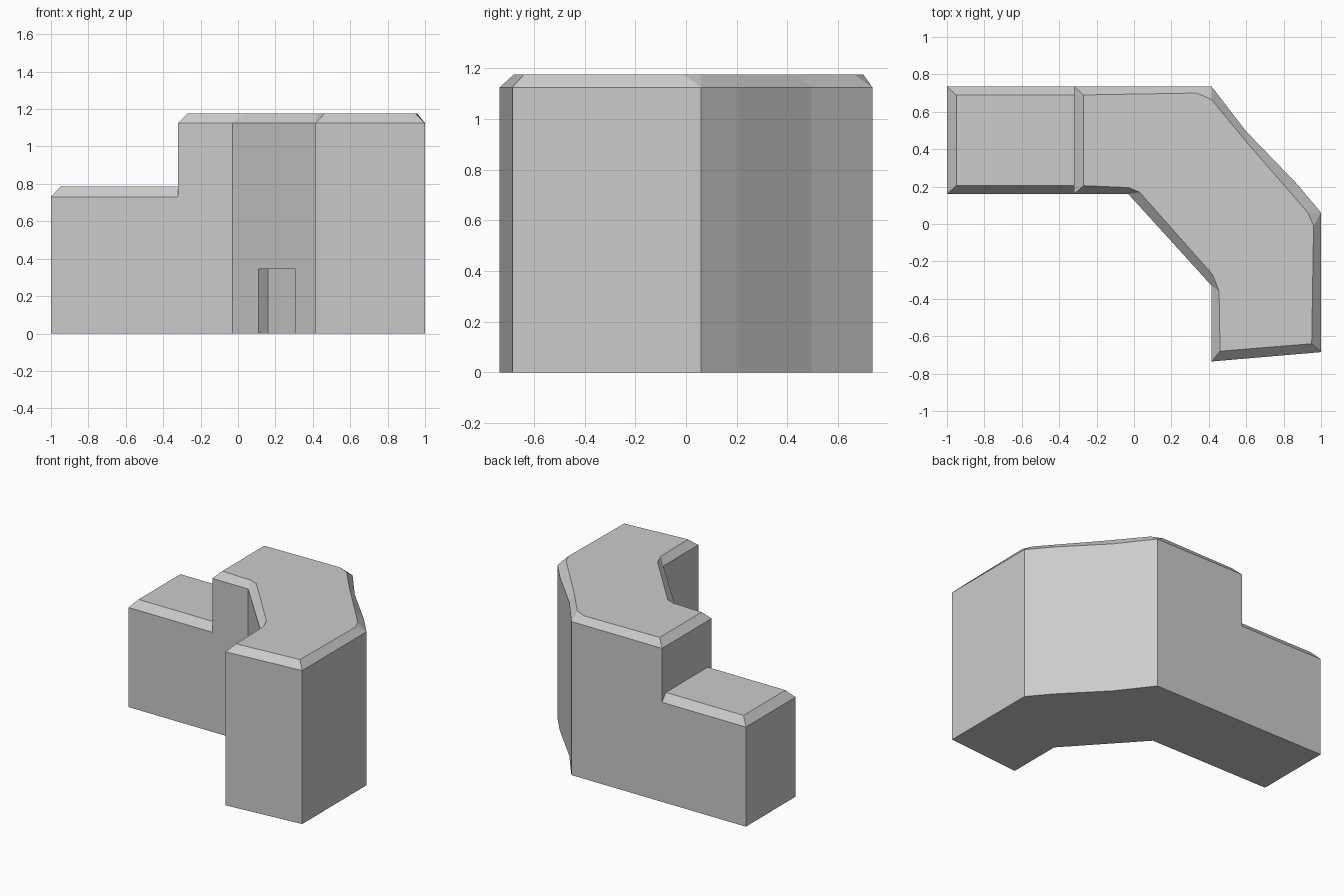
import bpy, bmesh, math

if "Cube" in bpy.data.objects:
    bpy.data.objects.remove(bpy.data.objects["Cube"])


def loft(name, rings):
    """Closed solid through stacked rings of equal length; repeated points are merged."""
    bm = bmesh.new()
    loops, cache = [], {}
    for ring in rings:
        for p in ring:
            if p not in cache:
                cache[p] = bm.verts.new(p)
        loops.append([cache[p] for p in ring])

    def face(verts):
        verts = list(dict.fromkeys(verts))
        if len(verts) > 2:
            bm.faces.new(verts)

    for a, b in zip(loops, loops[1:]):
        for i in range(len(a)):
            j = (i + 1) % len(a)
            face([a[i], a[j], b[j], b[i]])
    face(loops[0][::-1])
    face(loops[-1])
    bmesh.ops.recalc_face_normals(bm, faces=bm.faces)
    mesh = bpy.data.meshes.new(name)
    bm.to_mesh(mesh)
    bm.free()
    obj = bpy.data.objects.new(name, mesh)
    bpy.context.collection.objects.link(obj)
    return obj


def bevelled_block(name, pairs, eave, top):
    """Walls up to the eave, then a sloped edge to a smaller flat roof."""
    outer = [p for p, _ in pairs]
    inner = [q for _, q in pairs]
    return loft(name, [[(x, y, 0.0) for x, y in outer],
                       [(x, y, eave) for x, y in outer],
                       [(x, y, top) for x, y in inner]])


def boolean(target, tool, operation):
    mod = target.modifiers.new(operation.lower(), 'BOOLEAN')
    mod.operation, mod.solver, mod.object = operation, 'EXACT', tool
    bpy.context.view_layer.objects.active = target
    bpy.ops.object.modifier_apply(modifier=mod.name)
    bpy.data.objects.remove(tool)


# Tall bent block: wall point paired with its roof point (corners split in two)
building = bevelled_block("bent_building", [
    ((-.32, .16), (-.27, .205)),
    ((-.03, .16), (-.03, .195)), ((-.03, .16), (.03, .17)),
    ((.415, -.33), (.42, -.27)), ((.415, -.33), (.455, -.36)),
    ((.415, -.735), (.46, -.68)),
    ((1, -.685), (.95, -.64)),
    ((1, .06), (.96, -.01)), ((1, .06), (.93, .06)),
    ((.875, .21), (.80, .21)),
    ((.6, .495), (.6, .44)),
    ((.415, .735), (.415, .665)), ((.415, .735), (.335, .70)),
    ((-.32, .735), (-.27, .69)),
], 1.125, 1.175)

# Low wing on the left, running flush into the tall block
wing = bevelled_block("low_wing", [
    ((-1, .16), (-.95, .205)), ((-.32, .16), (-.32, .205)),
    ((-.32, .735), (-.32, .69)), ((-1, .735), (-.95, .69)),
], .73, .785)
boolean(building, wing, 'UNION')

# Shallow doorway in the slanted inner wall
bpy.ops.mesh.primitive_cube_add(size=1, location=(.2075, -.1015, .1745),
                                rotation=(0, 0, math.atan2(-.49, .445)))
door = bpy.context.object
door.name = "doorway_cutter"
door.scale = (.29, .136, .341)
bpy.context.view_layer.update()
boolean(building, door, 'DIFFERENCE')
